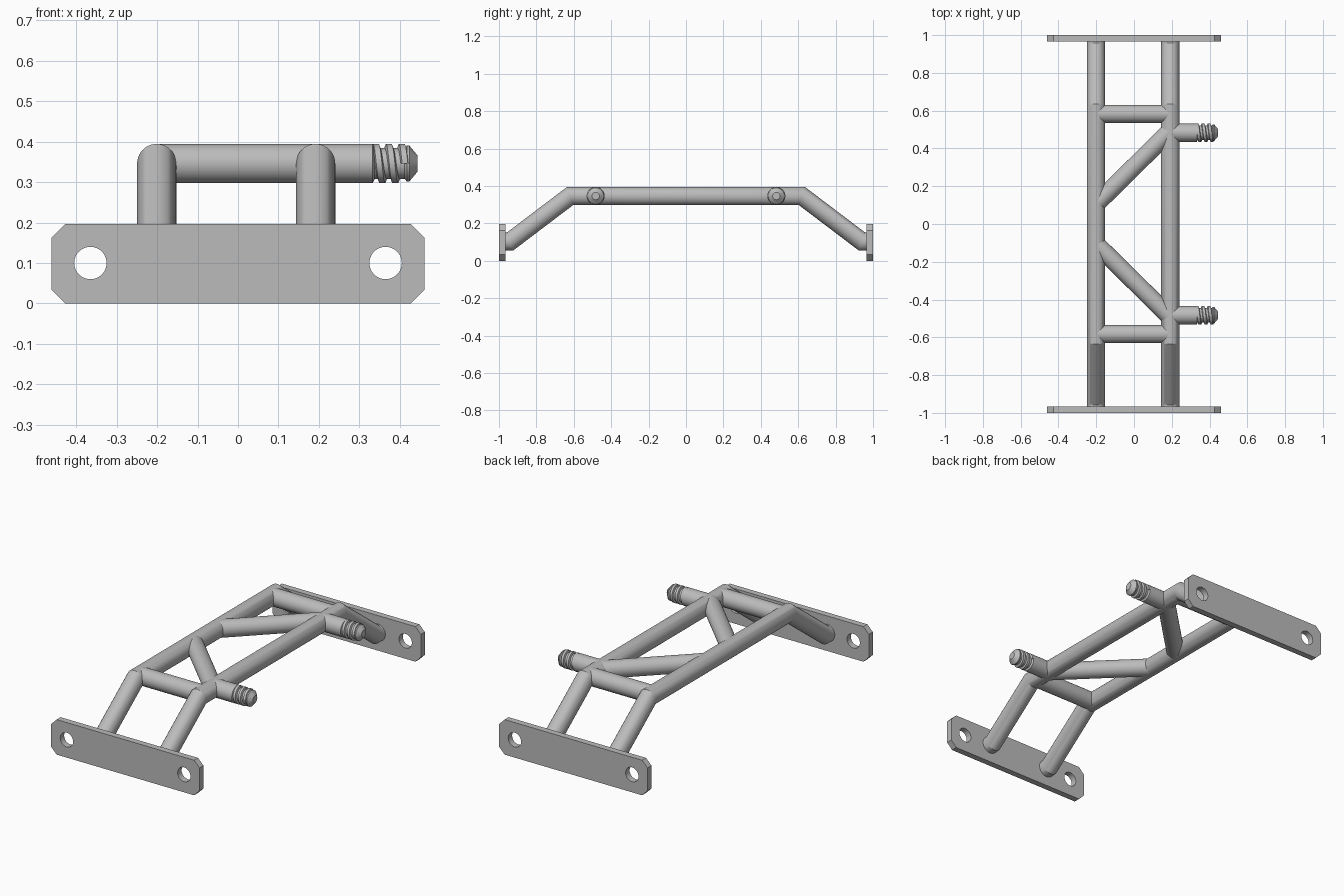
import bpy, bmesh, math
from mathutils import Vector

if "Cube" in bpy.data.objects:
    bpy.data.objects.remove(bpy.data.objects["Cube"])

steel = bpy.data.materials.new("grey steel")
steel.diffuse_color = (0.5, 0.5, 0.5, 1)
steel.use_nodes = True
steel.node_tree.nodes["Principled BSDF"].inputs["Base Color"].default_value = steel.diffuse_color

R, Z, LEFT, RIGHT = 0.0485, 0.346, -0.201, 0.192
SIDES = 40


def add_object(name, bm, angle=30):
    bmesh.ops.recalc_face_normals(bm, faces=bm.faces)
    me = bpy.data.meshes.new(name)
    bm.to_mesh(me)
    bm.free()
    ob = bpy.data.objects.new(name, me)
    bpy.context.collection.objects.link(ob)
    finish(ob, angle)
    return ob


def finish(ob, angle=30):
    ob.data.materials.clear()
    ob.data.materials.append(steel)
    bpy.ops.object.select_all(action='DESELECT')
    ob.select_set(True)
    bpy.context.view_layer.objects.active = ob
    bpy.ops.object.shade_smooth_by_angle(angle=math.radians(angle))


def skin(bm, rings):
    """Join rings of points into a capped shell."""
    rows = [[bm.verts.new(p) for p in ring] for ring in rings]
    n = len(rows[0])
    for a, b in zip(rows, rows[1:]):
        for i in range(n):
            j = (i + 1) % n
            bm.faces.new((a[i], a[j], b[j], b[i]))
    bm.faces.new(rows[0])
    bm.faces.new(rows[-1])


def tube(name, path, r=R):
    """Round tube along a path with mitred bends."""
    pts = [Vector(p) for p in path]
    d = (pts[1] - pts[0]).normalized()
    u = d.orthogonal().normalized()
    v = d.cross(u)
    ring = [pts[0] + r * (math.cos(t) * u + math.sin(t) * v)
            for t in (2 * math.pi * i / SIDES for i in range(SIDES))]
    rings = [ring]
    for k in range(1, len(pts)):
        d = (pts[k] - pts[k - 1]).normalized()
        nxt = (pts[k + 1] - pts[k]).normalized() if k + 1 < len(pts) else d
        n = d + nxt
        ring = [p + d * ((pts[k] - p).dot(n) / d.dot(n)) for p in ring]
        rings.append(ring)
    bm = bmesh.new()
    skin(bm, rings)
    return add_object(name, bm, 25)


def around(x, r, t, y):
    return Vector((x, y + r * math.cos(t), Z + r * math.sin(t)))


def peg(name, y):
    """Peg with a helical thread and a tapered tip."""
    bm = bmesh.new()
    profile = [(RIGHT, R), (0.333, R), (0.338, 0.038), (0.412, 0.038),
               (0.418, 0.045), (0.424, 0.044), (0.444, 0.02)]
    skin(bm, [[around(x, r, 2 * math.pi * i / SIDES, y) for i in range(SIDES)]
              for x, r in profile])
    # raised thread
    pitch, turns, steps = 0.032, 2.5, 32
    section = [(-0.011, 0.036), (-0.007, R), (0.007, R), (0.011, 0.036)]
    rings = []
    for i in range(int(turns * steps) + 1):
        t = 2 * math.pi * i / steps
        x = 0.333 + pitch * i / steps
        rings.append([around(x + dx, r, t, y) for dx, r in section])
    skin(bm, rings)
    return add_object(name, bm, 30)


def mount_plate(name, y):
    """Chamfered plate with two bolt holes."""
    w, h, c = 0.461, 0.197, 0.034
    outline = [(-w + c, 0), (w - c, 0), (w, c), (w, h - c),
               (w - c, h), (-w + c, h), (-w, h - c), (-w, c)]
    loops = [outline]
    for hx in (-0.365, 0.365):
        loops.append([(hx + 0.04 * math.cos(2 * math.pi * i / 40),
                       0.1 + 0.04 * math.sin(2 * math.pi * i / 40)) for i in range(40)])
    cu = bpy.data.curves.new(name, 'CURVE')
    cu.dimensions = '2D'
    cu.fill_mode = 'BOTH'
    cu.extrude = 0.0175
    for loop in loops:
        sp = cu.splines.new('POLY')
        sp.points.add(len(loop) - 1)
        for p, (a, b) in zip(sp.points, loop):
            p.co = (a, b, 0, 1)
        sp.use_cyclic_u = True
    ob = bpy.data.objects.new(name, cu)
    bpy.context.collection.objects.link(ob)
    ob.rotation_euler = (math.pi / 2, 0, 0)
    ob.location = (0, y, 0)
    bpy.ops.object.select_all(action='DESELECT')
    ob.select_set(True)
    bpy.context.view_layer.objects.active = ob
    bpy.ops.object.convert(target='MESH')
    finish(bpy.context.view_layer.objects.active)


# two bent rails
for side, x in (("left", LEFT), ("right", RIGHT)):
    tube(side + "_rail", [(x, -0.975, 0.102), (x, -0.942, 0.102), (x, -0.62, Z),
                          (x, 0.62, Z), (x, 0.942, 0.102), (x, 0.975, 0.102)])

# parts repeated at both ends
for end, s in (("front", -1), ("back", 1)):
    mount_plate(end + "_mount_plate", s * 0.9825)
    tube(end + "_cross_bar", [(LEFT, s * 0.583, Z), (RIGHT, s * 0.583, Z)], R - 0.0005)
    tube(end + "_diagonal_brace", [(LEFT, s * 0.105, Z), (RIGHT, s * 0.493, Z)], R - 0.001)
    peg(end + "_threaded_peg", s * 0.483)
